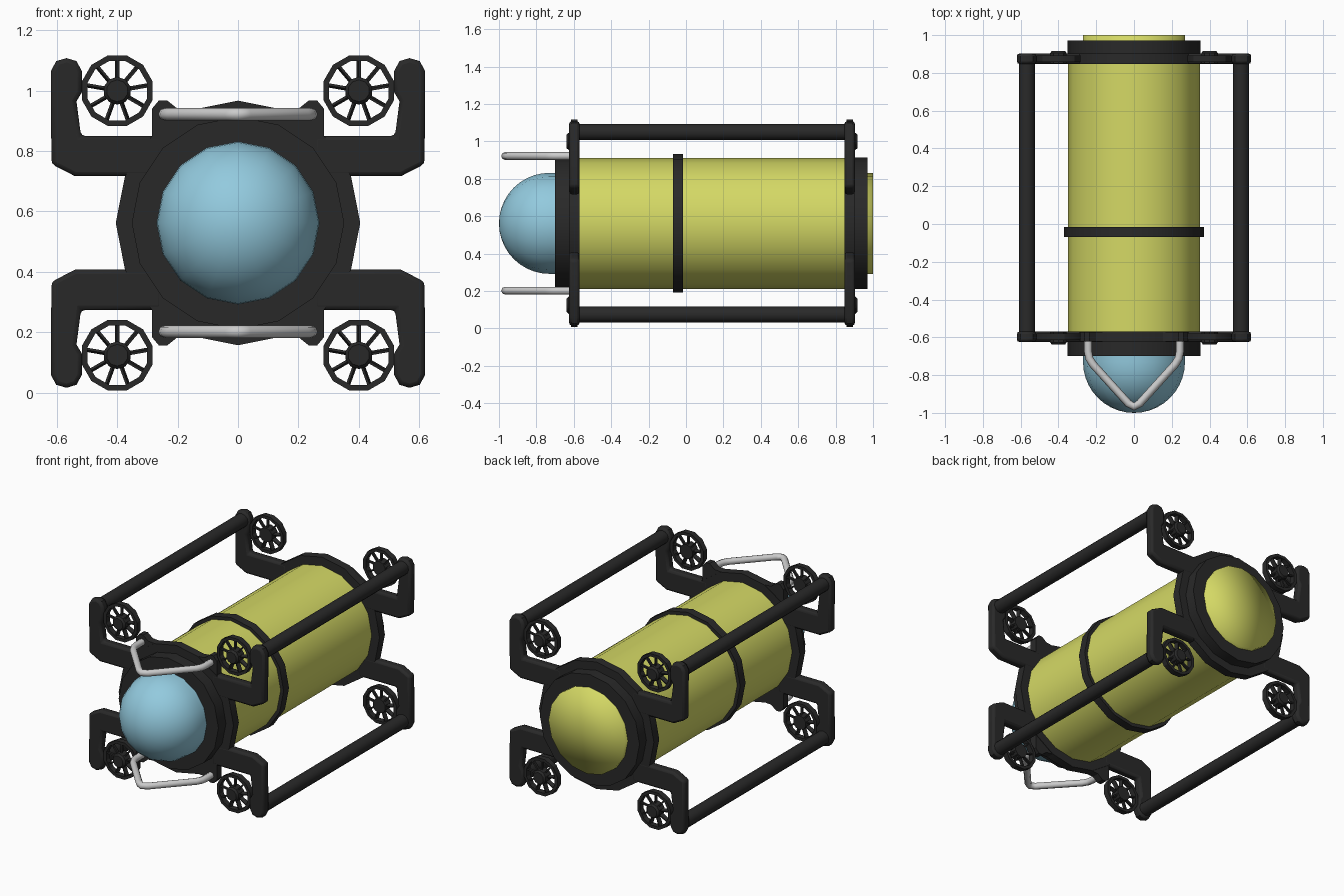
import bpy, bmesh, math
from mathutils import Matrix

if "Cube" in bpy.data.objects:
    bpy.data.objects.remove(bpy.data.objects["Cube"])

CZ = 0.562                      # height of the hull axis
FRONT, BACK = -0.597, 0.875     # planes of the two end frames


def material(name, rgb):
    m = bpy.data.materials.new(name)
    m.diffuse_color = (*rgb, 1)
    m.use_nodes = True
    m.node_tree.nodes["Principled BSDF"].inputs["Base Color"].default_value = m.diffuse_color
    return m


BLACK = material("black", (0.022, 0.022, 0.022))
YELLOW = material("yellow", (0.66, 0.69, 0.13))
BLUE = material("blue", (0.29, 0.59, 0.73))
STEEL = material("steel", (0.55, 0.55, 0.55))


def finish(bm, name, mat, smooth=30):
    bmesh.ops.remove_doubles(bm, verts=bm.verts, dist=1e-5)
    bmesh.ops.recalc_face_normals(bm, faces=bm.faces)
    me = bpy.data.meshes.new(name)
    bm.to_mesh(me)
    bm.free()
    ob = bpy.data.objects.new(name, me)
    bpy.context.collection.objects.link(ob)
    me.materials.append(mat)
    bpy.ops.object.select_all(action='DESELECT')
    ob.select_set(True)
    bpy.context.view_layer.objects.active = ob
    if smooth:
        bpy.ops.object.shade_smooth_by_angle(angle=math.radians(smooth))
    return ob


def lathe(bm, profile, n=16, cx=0, cz=CZ, closed=False, turn=0.0):
    """Spin (radius, y) points round an axis parallel to y."""
    rings = []
    for i in range(n):
        a = math.tau * (i + turn) / n
        rings.append([bm.verts.new((cx + r * math.sin(a), y, cz + r * math.cos(a))) for r, y in profile])
    m = len(profile)
    for i in range(n):
        a, b = rings[i], rings[(i + 1) % n]
        for j in range(m if closed else m - 1):
            k = (j + 1) % m
            bm.faces.new((a[j], a[k], b[k], b[j]))


def extrude(bm, outline, y0, y1):
    """Extrude an (x, z) outline from y0 to y1."""
    bottom = bm.faces.new([bm.verts.new((x, y0, z)) for x, z in outline])
    res = bmesh.ops.extrude_face_region(bm, geom=[bottom], use_keep_orig=True)
    vs = [v for v in res["geom"] if isinstance(v, bmesh.types.BMVert)]
    bmesh.ops.translate(bm, verts=vs, vec=(0, y1 - y0, 0))


def turned(name, profile, mat, smooth=30, **kw):
    bm = bmesh.new()
    lathe(bm, profile, **kw)
    return finish(bm, name, mat, smooth)


# Hull, window dome and tail cap
turned("hull", [(0, -0.6), (0.35, -0.6), (0.35, 0.88), (0, 0.88)], YELLOW)
dome = [(0.27 * math.sin(t), -0.73 - 0.27 * math.cos(t)) for t in [math.pi / 2 * i / 10 for i in range(11)]]
turned("window_dome", dome + [(0.27, -0.66)], BLUE)
turned("tail_cap", [(0.27, 0.9), (0.27, 1.0), (0, 1.0)], YELLOW, smooth=100)

# Black hoops around the hull
turned("front_collar", [(0.26, -0.70), (0.352, -0.70), (0.352, -0.58), (0.26, -0.58)], BLACK, closed=True)
turned("rear_collar", [(0.26, 0.971), (0.352, 0.971), (0.352, 0.86), (0.26, 0.86)], BLACK, closed=True)
turned("middle_hoop", [(0.34, -0.07), (0.371, -0.07), (0.371, -0.016), (0.34, -0.016)], BLACK, closed=True)

ARM = [(0.25, 0.717), (0.54, 0.717), (0.618, 0.757), (0.62, 1.065), (0.602, 1.098),
       (0.568, 1.108), (0.535, 1.098), (0.517, 1.065), (0.517, 0.995), (0.535, 0.965),
       (0.52, 0.85), (0.25, 0.85)]
LUG = [(0.14, 0.80), (0.285, 0.80), (0.285, 0.94), (0.262, 0.968), (0.235, 0.968), (0.2, 0.94), (0.14, 0.935)]

for end, yc, out in (("front", FRONT, -1), ("rear", BACK, 1)):
    # End flange, with lugs for the handles at the front
    bm = bmesh.new()
    lathe(bm, [(0, yc - 0.027), (0.405, yc - 0.027), (0.405, yc + 0.027), (0, yc + 0.027)])
    if end == "front":
        for sx in (-1, 1):
            for sz in (-1, 1):
                extrude(bm, [(sx * x, CZ + sz * (z - CZ)) for x, z in LUG], yc - 0.024, yc + 0.024)
    finish(bm, end + "_flange", BLACK)

    for side, sx in (("left", -1), ("right", 1)):
        for level, sz in (("lower", -1), ("upper", 1)):
            tag = f"{end}_{side}_{level}"
            # Bent arm
            bm = bmesh.new()
            extrude(bm, [(sx * x, CZ + sz * (z - CZ)) for x, z in ARM], yc - 0.028, yc + 0.028)
            arm = finish(bm, tag + "_arm", BLACK, 40)
            bev = arm.modifiers.new("round", 'BEVEL')
            bev.width, bev.segments, bev.limit_method = 0.014, 2, 'ANGLE'
            bev.angle_limit = math.radians(50)

            # Thruster: guard ring, hub and thin blades
            px, pz = sx * 0.4, CZ + sz * 0.438
            bm = bmesh.new()
            lathe(bm, [(0.102, yc - 0.018), (0.121, yc - 0.018), (0.121, yc + 0.018), (0.102, yc + 0.018)],
                  n=12, cx=px, cz=pz, closed=True, turn=0.5)
            lathe(bm, [(0, yc - out * 0.025), (0.046, yc - out * 0.025), (0.046, yc + out * 0.03),
                       (0.036, yc + out * 0.042), (0, yc + out * 0.042)], n=10, cx=px, cz=pz)
            for i in range(9):
                mat = (Matrix.Translation((px, yc, pz)) @ Matrix.Rotation(math.tau * i / 9, 4, 'Y')
                       @ Matrix.Translation((0, 0, 0.073)) @ Matrix.Rotation(0.25, 4, 'Z')
                       @ Matrix.Diagonal((0.008, 0.026, 0.07, 1)))
                bmesh.ops.create_cube(bm, size=1, matrix=mat)
            finish(bm, tag + "_thruster", BLACK)

# Long rails joining the front and rear arms
for side, sx in (("left", -1), ("right", 1)):
    for level, sz in (("lower", -1), ("upper", 1)):
        turned(f"{side}_{level}_rail", [(0, FRONT), (0.043, FRONT), (0.043, BACK), (0, BACK)], BLACK,
               smooth=40, n=12, cx=sx * 0.567, cz=CZ + sz * 0.488)

# Bent steel bumper handles above and below the dome
PATH = [(-0.243, -0.59), (-0.243, -0.675), (-0.237, -0.71), (-0.22, -0.74), (-0.03, -0.95), (0, -0.967),
        (0.03, -0.95), (0.22, -0.74), (0.237, -0.71), (0.243, -0.675), (0.243, -0.59)]
for level, sz in (("lower", -1), ("upper", 1)):
    cu = bpy.data.curves.new(level + "_handle", 'CURVE')
    cu.dimensions = '3D'
    cu.bevel_depth, cu.bevel_resolution, cu.use_fill_caps = 0.021, 2, True
    sp = cu.splines.new('POLY')
    sp.points.add(len(PATH) - 1)
    for p, (x, y) in zip(sp.points, PATH):
        p.co = (x, y, CZ + sz * 0.36, 1)
    sp.use_smooth = True
    cu.materials.append(STEEL)
    bpy.context.collection.objects.link(bpy.data.objects.new(level + "_handle", cu))
